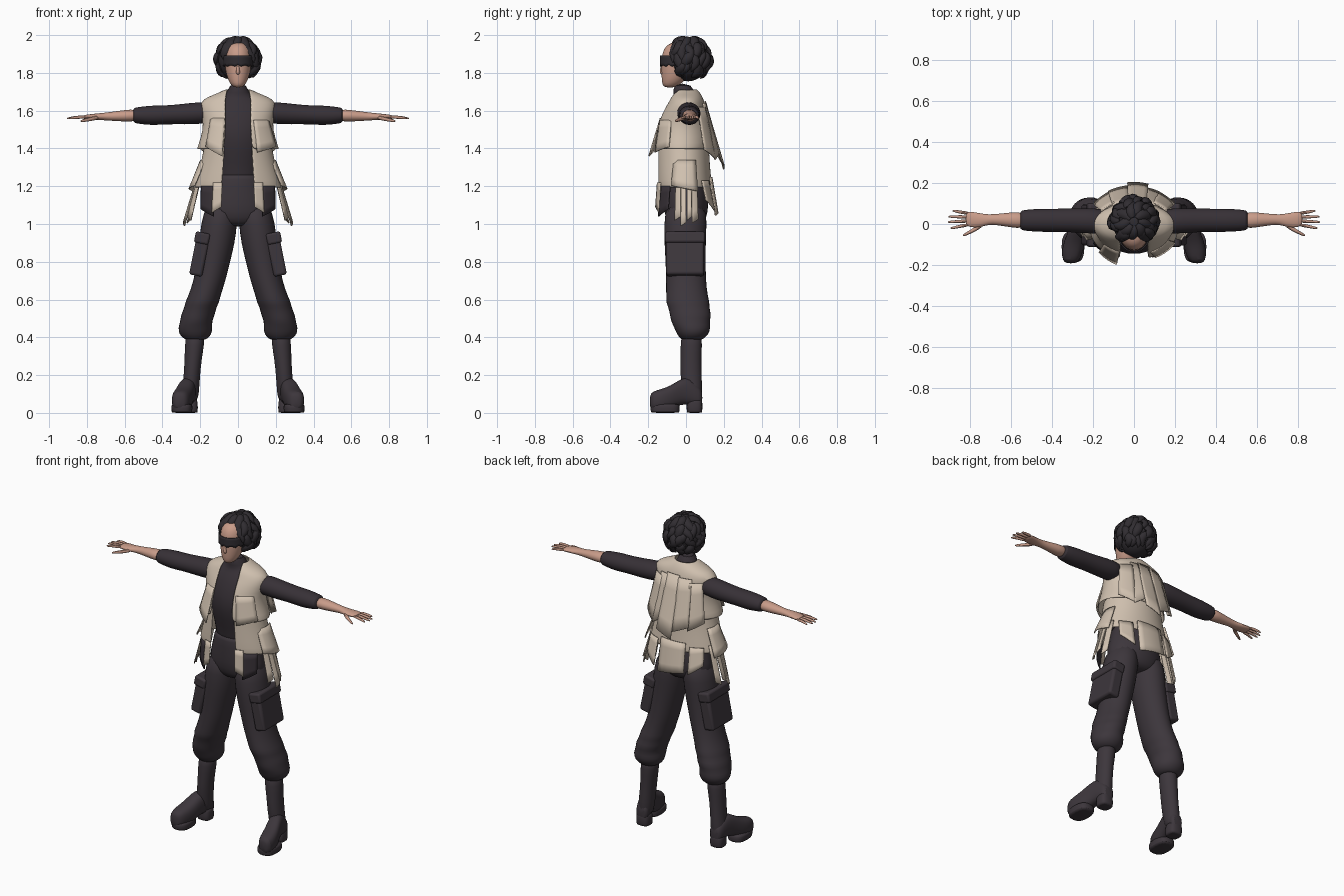
import bpy, bmesh, random
from math import sin, cos, pi, radians, asin, copysign
from mathutils import Vector, Matrix

random.seed(4)
if "Cube" in bpy.data.objects:
    bpy.data.objects.remove(bpy.data.objects["Cube"])


def material(name, rgb):
    m = bpy.data.materials.new(name)
    m.use_nodes = True
    m.diffuse_color = (*rgb, 1)
    m.node_tree.nodes["Principled BSDF"].inputs["Base Color"].default_value = (*rgb, 1)
    return m


DARK = material("charcoal cloth", (.038, .03, .037))
PANTS = material("faded charcoal", (.046, .037, .045))
TAN = material("tan canvas", (.63, .53, .43))
SKIN = material("skin", (.58, .33, .25))
HAIR = material("black hair", (.03, .026, .031))
parts = []


def finish(name, bm, mat, mirror=False, thick=0, sub=0, bevel=0):
    bmesh.ops.recalc_face_normals(bm, faces=bm.faces)
    me = bpy.data.meshes.new(name)
    bm.to_mesh(me)
    bm.free()
    me.materials.append(mat)
    ob = bpy.data.objects.new(name, me)
    bpy.context.collection.objects.link(ob)
    if thick:
        ob.modifiers.new("thickness", 'SOLIDIFY').thickness = thick
    if bevel:
        b = ob.modifiers.new("bevel", 'BEVEL')
        b.width, b.segments = bevel, 3
    if sub:
        ob.modifiers.new("smooth", 'SUBSURF').levels = sub
        ob.modifiers["smooth"].render_levels = sub
    if mirror:
        ob.modifiers.new("mirror", 'MIRROR')
    parts.append(ob)
    return ob


def skin_rows(bm, rows, closed=True, caps=True):
    vs = [[bm.verts.new(p) for p in r] for r in rows]
    n = len(rows[0])
    for a, b in zip(vs, vs[1:]):
        for i in range(n if closed else n - 1):
            j = (i + 1) % n
            bm.faces.new((a[i], a[j], b[j], b[i]))
    if closed and caps:
        bm.faces.new(vs[0])
        bm.faces.new(vs[-1])


def loft(name, rings, mat, axis='z', p=2, n=16, mirror=False, sub=1):
    """Rings are (position on axis, centre 1, centre 2, radius 1, radius 2)."""
    rows = []
    for t, c1, c2, r1, r2 in rings:
        row = []
        for i in range(n):
            a = 2 * pi * i / n
            u = c1 + r1 * copysign(abs(cos(a)) ** (2 / p), cos(a))
            v = c2 + r2 * copysign(abs(sin(a)) ** (2 / p), sin(a))
            row.append({'x': (t, u, v), 'y': (u, t, v), 'z': (u, v, t)}[axis])
        rows.append(row)
    bm = bmesh.new()
    skin_rows(bm, rows)
    return finish(name, bm, mat, mirror, sub=sub)


def wrap(name, rings, mat, n=32, thick=.008):
    """Open garment: rings are (z, centre y, rx, ry, half front opening)."""
    rows = []
    for z, cy, rx, ry, gap in rings:
        a0 = asin(min(.95, gap / rx))
        angs = [a0 + (2 * pi - 2 * a0) * i / n for i in range(n + 1)]
        rows.append([(rx * sin(a), cy - ry * cos(a), z) for a in angs])
    bm = bmesh.new()
    skin_rows(bm, rows, closed=False)
    return finish(name, bm, mat, thick=thick, sub=1)


def panel(name, a0, a1, top, bot, mat, mirror=True, slant=0):
    """Hanging cloth piece between two angles (0 front, 90 left, 180 back)."""
    rows = []
    for k in range(5):
        row = []
        for i in range(6):
            a = radians(a0 + (a1 - a0) * i / 5)
            low = bot[0] + slant * (i / 5 - .5)
            t = k / 4
            z, rx, ry = (u + (v - u) * t for u, v in zip(top, (low, *bot[1:])))
            row.append((rx * sin(a), -ry * cos(a), z))
        rows.append(row)
    bm = bmesh.new()
    skin_rows(bm, rows, closed=False)
    return finish(name, bm, mat, mirror, thick=.007)


def box(name, loc, size, tilt, mat, bevel):
    bm = bmesh.new()
    m = Matrix.Translation(loc) @ Matrix.Rotation(tilt, 4, 'Y') @ Matrix.Diagonal((*size, 1))
    bmesh.ops.create_cube(bm, size=1, matrix=m)
    return finish(name, bm, mat, True, bevel=bevel)


# Torso, neck and trousers
loft("shirt", [(1.18, 0, -.01, .13, .105), (1.27, 0, -.01, .125, .1), (1.38, 0, -.02, .145, .122),
               (1.48, 0, -.025, .16, .13), (1.57, 0, -.015, .165, .112), (1.635, 0, -.005, .16, .09),
               (1.665, 0, 0, .1, .068), (1.69, 0, -.01, .056, .055), (1.745, 0, -.02, .048, .05)], DARK)
loft("trouser_seat", [(1.27, 0, -.01, .13, .108), (1.25, 0, -.01, .135, .112), (1.15, 0, 0, .165, .122),
                      (1.06, 0, 0, .185, .12), (1.01, 0, 0, .16, .1), (.985, 0, 0, .09, .07)], PANTS)
loft("trouser_leg", [(1.12, .085, 0, .085, .11), (1.0, .1, -.003, .098, .115), (.9, .112, -.005, .097, .112),
                     (.8, .13, -.002, .09, .108), (.7, .15, 0, .086, .108), (.62, .178, .005, .087, .112),
                     (.585, .19, .01, .092, .118), (.555, .2, .015, .086, .11), (.52, .212, .025, .092, .112),
                     (.485, .222, .022, .085, .104), (.45, .226, .035, .093, .098), (.415, .226, .035, .088, .085),
                     (.39, .224, .033, .06, .06), (.385, .224, .03, .04, .045)], PANTS, mirror=True)
box("cargo_pocket", (.205, -.005, .825), (.07, .2, .2), -.2, PANTS, .014)
box("pocket_flap", (.19, -.005, .925), (.078, .212, .06), -.2, PANTS, .012)

# Boots
loft("boot_shaft", [(.43, .226, .03, .05, .055), (.36, .23, .028, .052, .058), (.28, .238, .026, .046, .056),
                    (.2, .244, .026, .044, .058), (.1, .252, .035, .046, .052), (.06, .254, .035, .04, .045)],
     PANTS, mirror=True)
loft("boot_foot", [(-.192, .308, .06, .022, .032), (-.178, .306, .063, .043, .052), (-.13, .3, .067, .054, .06),
                   (-.08, .288, .08, .052, .065), (-.03, .274, .112, .046, .068), (.02, .262, .12, .044, .075),
                   (.07, .254, .085, .042, .055), (.087, .254, .08, .03, .04)], PANTS, 'y', 2.6, mirror=True)
loft("boot_front_sole", [(0, .297, -.11, .05, .072), (.004, .297, -.11, .056, .078), (.04, .297, -.112, .057, .08),
                         (.05, .297, -.112, .052, .074)], PANTS, p=2.8, mirror=True)
loft("boot_heel", [(0, .255, .045, .04, .038), (.004, .255, .045, .043, .042), (.06, .256, .045, .044, .043),
                   (.08, .256, .045, .036, .036)], PANTS, p=3, mirror=True)

# Arms and hands
loft("sleeve", [(.12, .01, 1.59, .06, .05), (.2, .015, 1.588, .064, .06), (.28, .018, 1.582, .06, .056),
                (.38, .018, 1.578, .057, .05), (.45, .018, 1.575, .058, .054), (.51, .018, 1.575, .054, .047),
                (.55, .018, 1.575, .05, .042), (.555, .018, 1.575, .036, .03)], DARK, 'x', mirror=True)
loft("forearm", [(.53, .018, 1.575, .044, .036), (.6, .02, 1.573, .037, .031), (.67, .022, 1.57, .027, .024),
                 (.71, .022, 1.569, .025, .02), (.74, .018, 1.568, .033, .018), (.78, .02, 1.567, .039, .015),
                 (.81, .025, 1.566, .037, .012), (.82, .025, 1.565, .03, .008)], SKIN, 'x', mirror=True)
for label, y0, y1, tip in (("index", -.003, -.02, .895), ("middle", .015, .01, .907),
                           ("ring", .034, .036, .905), ("little", .052, .064, .885)):
    loft(label + "_finger", [(.8, y0, 1.566, .01, .01), (.85, (y0 + y1) / 2, 1.566, .0085, .009),
                             (tip - .01, y1, 1.56, .007, .007), (tip, y1, 1.558, .003, .003)],
         SKIN, 'x', n=8, mirror=True)
loft("thumb", [(.735, 0, 1.565, .014, .012), (.77, -.024, 1.558, .013, .012), (.805, -.042, 1.55, .01, .01),
               (.828, -.054, 1.546, .007, .007), (.834, -.056, 1.545, .003, .003)], SKIN, 'x', n=8, mirror=True)

# Layered vest
wrap("vest_upper", [(1.715, -.005, .066, .062, .058), (1.695, 0, .1, .075, .062), (1.672, 0, .165, .088, .065),
                    (1.645, 0, .2, .098, .066), (1.6, -.01, .2, .118, .066), (1.53, -.02, .182, .138, .066),
                    (1.46, -.024, .196, .15, .07), (1.395, -.025, .22, .152, .072)], TAN)
wrap("vest_lower", [(1.44, -.02, .175, .14, .07), (1.36, -.018, .188, .142, .075), (1.27, -.015, .212, .145, .08),
                    (1.19, -.01, .235, .15, .085)], TAN)
panel("front_hem", 21, 34, (1.22, .235, .165), (1.075, .25, .175), TAN, slant=-.03)
panel("front_hem_dark", 34, 58, (1.2, .232, .162), (1.06, .235, .18), DARK, slant=.04)
for a0, a1, low, flare in ((66, 78, 1.03, .275), (79, 90, 1.0, .292), (92, 102, 1.03, .285), (103, 116, 1.015, .28)):
    panel("side_strip", a0, a1, (1.24, .222, .135), (low, flare, .15), TAN, slant=.02)
panel("side_overlay", 62, 112, (1.34, .2, .14), (1.19, .262, .17), TAN, slant=-.03)
panel("back_side_hem", 128, 152, (1.23, .235, .14), (1.1, .25, .175), TAN, slant=-.06)
panel("back_centre_hem", 158, 203, (1.25, .22, .14), (1.06, .235, .172), TAN, mirror=False, slant=.03)
panel("right_front_flap", -50, -22, (1.56, .19, .15), (1.385, .225, .215), TAN, mirror=False, slant=-.05)
panel("left_front_flap", 26, 60, (1.55, .19, .158), (1.395, .235, .185), TAN, mirror=False, slant=.03)
panel("back_side_flap", 122, 150, (1.62, .19, .12), (1.37, .235, .185), TAN, slant=-.05)
panel("back_centre_flap", 163, 188, (1.65, .2, .105), (1.31, .24, .205), TAN, mirror=False, slant=-.04)
panel("back_right_flap", 187, 212, (1.64, .2, .11), (1.35, .24, .19), TAN, mirror=False, slant=.04)
panel("back_left_flap", 148, 164, (1.64, .2, .11), (1.36, .24, .185), TAN, mirror=False, slant=.04)

# Head, nose and visor
loft("head", [(1.722, 0, -.085, .018, .025), (1.735, 0, -.08, .038, .046), (1.765, 0, -.065, .055, .065),
              (1.81, 0, -.052, .068, .08), (1.87, 0, -.046, .074, .086), (1.93, 0, -.04, .067, .083),
              (1.965, 0, -.03, .04, .05)], SKIN)
loft("nose", [(1.79, 0, -.125, .007, .005), (1.8, 0, -.13, .013, .012), (1.825, 0, -.128, .008, .009),
              (1.85, 0, -.125, .005, .005)], SKIN, n=8)
rows = []
for t in range(5):
    row = []
    for i in range(17):
        a = radians(-95 + 190 * i / 16)
        low, high = 1.832 + .012 * cos(a * 6) ** 2, 1.893
        z = low + (high - low) * t / 4
        row.append((.08 * sin(a), -.046 - .092 * cos(a), z))
    rows.append(row)
bm = bmesh.new()
skin_rows(bm, rows, closed=False)
finish("visor", bm, HAIR, thick=.007)

# Hair: a cap covered with curling locks
bm = bmesh.new()
bmesh.ops.create_icosphere(bm, subdivisions=3, radius=1,
                           matrix=Matrix.Translation((0, .012, 1.87)) @ Matrix.Diagonal((.108, .108, .115, 1)))
finish("hair_cap", bm, HAIR)


def lock(bm, az, e0, e1, width):
    curl, phase = random.uniform(.08, .2), random.uniform(0, 6)
    pts = []
    for k in range(8):
        t = k / 7
        e = radians(e0 + (e1 - e0) * t)
        a = radians(az) + curl * sin(phase + 5 * t)
        lift = 1 + .05 * sin(phase + 4 * t) + .05 * t
        pts.append(Vector((.107 * lift * sin(a) * cos(e), .012 - .11 * lift * cos(a) * cos(e),
                           1.868 + .113 * lift * sin(e))))
    rows = []
    for k, p in enumerate(pts):
        tan = (pts[min(k + 1, 7)] - pts[max(k - 1, 0)]).normalized()
        out = (p - Vector((0, .012, 1.868))).normalized()
        side = tan.cross(out).normalized()
        r = width * (.5, .85, 1, 1, .95, .8, .55, .12)[k]
        rows.append([p + side * r * cos(pi * j / 4) + side.cross(tan) * .7 * r * sin(pi * j / 4) for j in range(8)])
    skin_rows(bm, rows)


bm = bmesh.new()
for top, drop, count in ((80, 55, 9), (50, 50, 15), (20, 45, 17), (-8, 45, 17)):
    for i in range(count):
        az = 360 * i / count + random.uniform(-8, 8)
        front = abs((az + 180) % 360 - 180)
        if front < 38 and top < 60 or front < 62 and top < 30:
            continue
        end = max(top - drop, 38) if front < 35 else top - drop
        lock(bm, az, top, end + random.uniform(-6, 6), random.uniform(.019, .027))
for az in (-48, -36, 36, 48):
    lock(bm, az, 62, 8, .024)
finish("hair_locks", bm, HAIR)

bpy.ops.object.select_all(action='DESELECT')
for ob in parts:
    ob.select_set(True)
bpy.context.view_layer.objects.active = parts[0]
bpy.ops.object.shade_smooth_by_angle(angle=radians(45))
